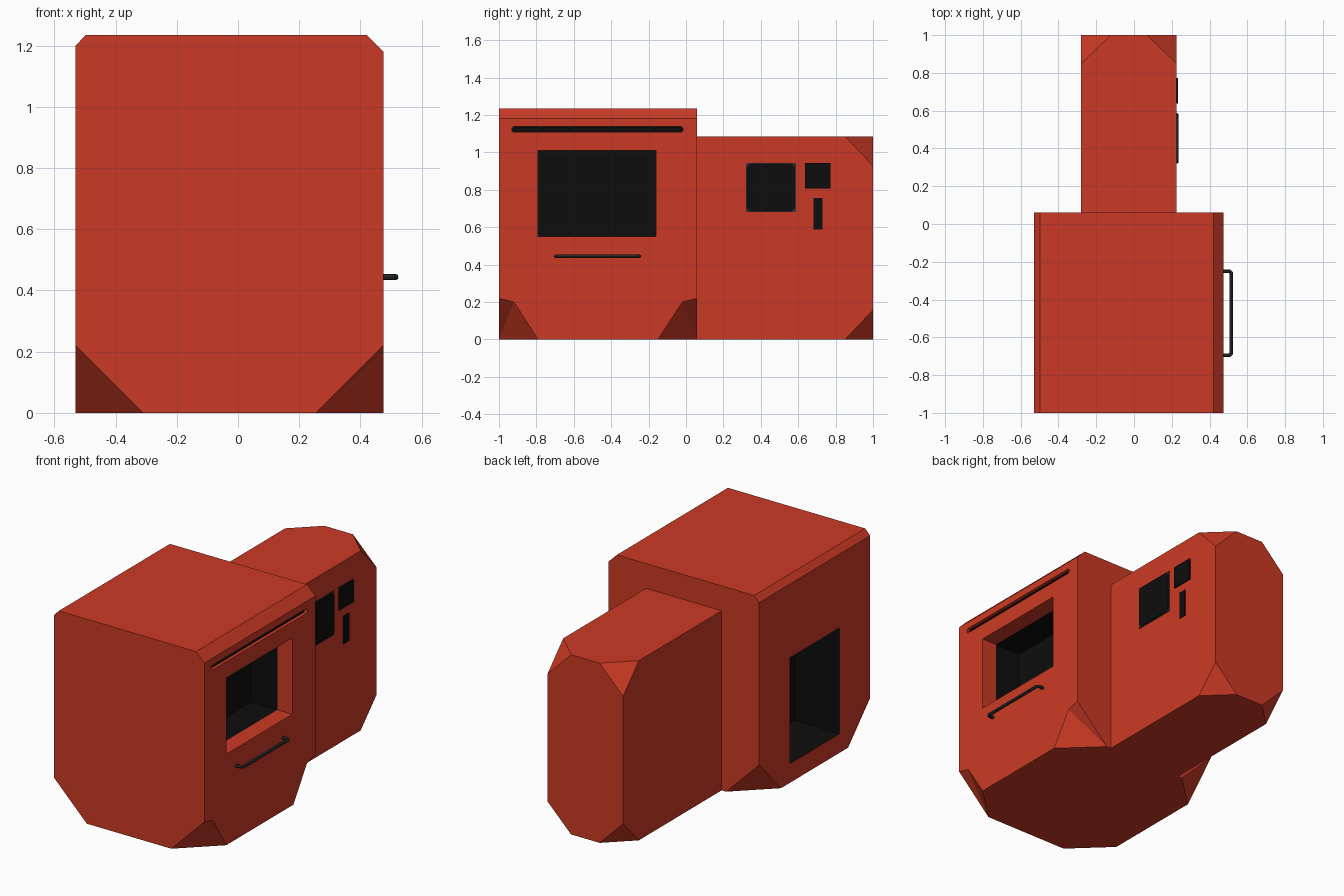
import bpy, bmesh
from mathutils import Vector

if "Cube" in bpy.data.objects:
    bpy.data.objects.remove(bpy.data.objects["Cube"])


def material(name, rgb):
    m = bpy.data.materials.new(name)
    m.diffuse_color = (*rgb, 1)
    m.use_nodes = True
    m.node_tree.nodes["Principled BSDF"].inputs["Base Color"].default_value = m.diffuse_color
    return m


RED = material("red paint", (0.6, 0.042, 0.018))
BLACK = material("black", (0.004, 0.004, 0.004))
GREY = material("dark grey", (0.03, 0.03, 0.032))


def finish(bm, name, mats):
    bmesh.ops.recalc_face_normals(bm, faces=bm.faces[:])
    me = bpy.data.meshes.new(name)
    bm.to_mesh(me)
    bm.free()
    for m in mats:
        me.materials.append(m)
    ob = bpy.data.objects.new(name, me)
    bpy.context.collection.objects.link(ob)
    return ob


def box_bm(x, y, z):
    bm = bmesh.new()
    bmesh.ops.create_cube(bm, size=1)
    for v in bm.verts:
        v.co = [r[0] if c < 0 else r[1] for c, r in zip(v.co, (x, y, z))]
    return bm


def prism(points, axis, lo, hi):
    """Extrude a 2D outline along x (axis 0) or y (axis 1)."""
    bm = bmesh.new()
    put = (lambda p, t: (t, p[0], p[1])) if axis == 0 else (lambda p, t: (p[0], t, p[1]))
    face = bm.faces.new([bm.verts.new(put(p, lo)) for p in points])
    new = bmesh.ops.extrude_face_region(bm, geom=[face])["geom"]
    step = Vector((hi - lo, 0, 0) if axis == 0 else (0, hi - lo, 0))
    for v in new:
        if isinstance(v, bmesh.types.BMVert):
            v.co += step
    return bm


def octagon(y, z, c):
    """Outline of a rectangle with clipped corners."""
    (a, b), (d, e) = y, z
    return [(a + c, d), (b - c, d), (b, d + c), (b, e - c),
            (b - c, e), (a + c, e), (a, e - c), (a, d + c)]


def cut(bm, co, no):
    bmesh.ops.bisect_plane(bm, geom=bm.verts[:] + bm.edges[:] + bm.faces[:],
                           plane_co=co, plane_no=no, clear_outer=True)
    bmesh.ops.holes_fill(bm, edges=[e for e in bm.edges if e.is_boundary], sides=0)


def cut_corner(bm, corner, signs, sizes):
    no = Vector([s / d for s, d in zip(signs, sizes)])
    co = Vector(corner) - Vector((signs[0] * sizes[0], 0, 0))
    cut(bm, co, no.normalized())


def carve(target, bm, split=None):
    """Cut a recess; walls are black, or red outside x = split."""
    if split is not None:
        bmesh.ops.bisect_plane(bm, geom=bm.verts[:] + bm.edges[:] + bm.faces[:],
                               plane_co=(split, 0, 0), plane_no=(1, 0, 0))
    for f in bm.faces:
        red = split is not None and f.calc_center_median().x > split + 1e-4
        f.material_index = 0 if red else 1
    cutter = finish(bm, "cutter", [RED, BLACK])
    cutter.hide_render = True
    mod = target.modifiers.new("recess", 'BOOLEAN')
    mod.operation, mod.solver, mod.object = 'DIFFERENCE', 'EXACT', cutter
    bpy.context.view_layer.objects.active = target
    bpy.ops.object.modifier_apply(modifier=mod.name)
    bpy.data.objects.remove(cutter)


# Main cabinet: chamfered top edges, clipped bottom corners
X0, X1, Y0, Y1, H = -0.53, 0.475, -1.0, 0.06, 1.235
bm = prism([(X0, 0), (X1, 0), (X1, 1.18), (0.42, H), (-0.497, H), (X0, 1.2)], 1, Y0, Y1)
bmesh.ops.recalc_face_normals(bm, faces=bm.faces[:])
for sx, x in ((-1, X0), (1, X1)):
    for sy, y in ((-1, Y0), (1, Y1)):
        cut_corner(bm, (x, y, 0), (sx, sy, -1), (0.22, 0.21, 0.22))
# Right-hand clipped corners are notched a little further up
for e in [e for e in bm.edges
          if all(abs(v.co.x - X1) < 1e-3 for v in e.verts)
          and 0.15 < abs(e.verts[0].co.z - e.verts[1].co.z) < 0.3]:
    low = min(e.verts, key=lambda v: v.co.z)
    corner = [f for f in e.link_faces if len(f.verts) == 3][0]
    tip = [v for v in corner.verts if v not in e.verts][0]
    _, mid = bmesh.utils.edge_split(e, low, 0.5)
    mid.co = (X1, -0.92 if low.co.y < -0.5 else -0.02, 0.2)
    bmesh.ops.connect_verts(bm, verts=[mid, tip])
cabinet = finish(bm, "main_cabinet", [RED, BLACK])

# Recesses: right window, groove with black core, left hatch
carve(cabinet, box_bm((0.2, 0.6), (-0.79, -0.16), (0.55, 1.01)), 0.375)
carve(cabinet, prism(octagon((-0.93, -0.015), (1.108, 1.137), 0.008), 0, 0.455, 0.6), 0.4551)
carve(cabinet, prism(octagon((-0.918, -0.027), (1.114, 1.131), 0.005), 0, 0.44, 0.6))
carve(cabinet, box_bm((-0.7, -0.23), (-0.71, -0.235), (0.115, 0.755)))

# Rear housing with four clipped back corners
RX, RY, RZ = (-0.28, 0.225), (0.05, 1.0), (0.0, 1.085)
bm = box_bm(RX, RY, RZ)
for sx, x in zip((-1, 1), RX):
    for sz, z in zip((-1, 1), RZ):
        cut_corner(bm, (x, 1.0, z), (sx, 1, sz), (0.157, 0.15, 0.157))
finish(bm, "rear_housing", [RED])

# Control panels on the right of the rear housing
finish(box_bm((0.22, 0.231), (0.32, 0.587), (0.68, 0.944)), "screen_frame", [GREY])
finish(prism(octagon((0.324, 0.583), (0.684, 0.94), 0.02), 0, 0.22, 0.235), "screen", [BLACK])
finish(box_bm((0.22, 0.234), (0.637, 0.773), (0.808, 0.943)), "small_panel", [BLACK])
finish(box_bm((0.22, 0.232), (0.682, 0.731), (0.588, 0.755)), "card_slot", [BLACK])

# Bar handle below the window
cu = bpy.data.curves.new("handle", 'CURVE')
cu.dimensions = '3D'
cu.bevel_depth, cu.bevel_resolution, cu.use_fill_caps = 0.01, 2, True
path = [(0.465, -0.25), (0.506, -0.25), (0.515, -0.259),
        (0.515, -0.686), (0.506, -0.695), (0.465, -0.695)]
sp = cu.splines.new('POLY')
sp.points.add(len(path) - 1)
for p, (x, y) in zip(sp.points, path):
    p.co = (x, y, 0.444, 1)
cu.materials.append(GREY)
handle = bpy.data.objects.new("handle", cu)
bpy.context.collection.objects.link(handle)
bpy.ops.object.select_all(action='DESELECT')
handle.select_set(True)
bpy.context.view_layer.objects.active = handle
bpy.ops.object.convert(target='MESH')
bpy.ops.object.shade_smooth_by_angle()
